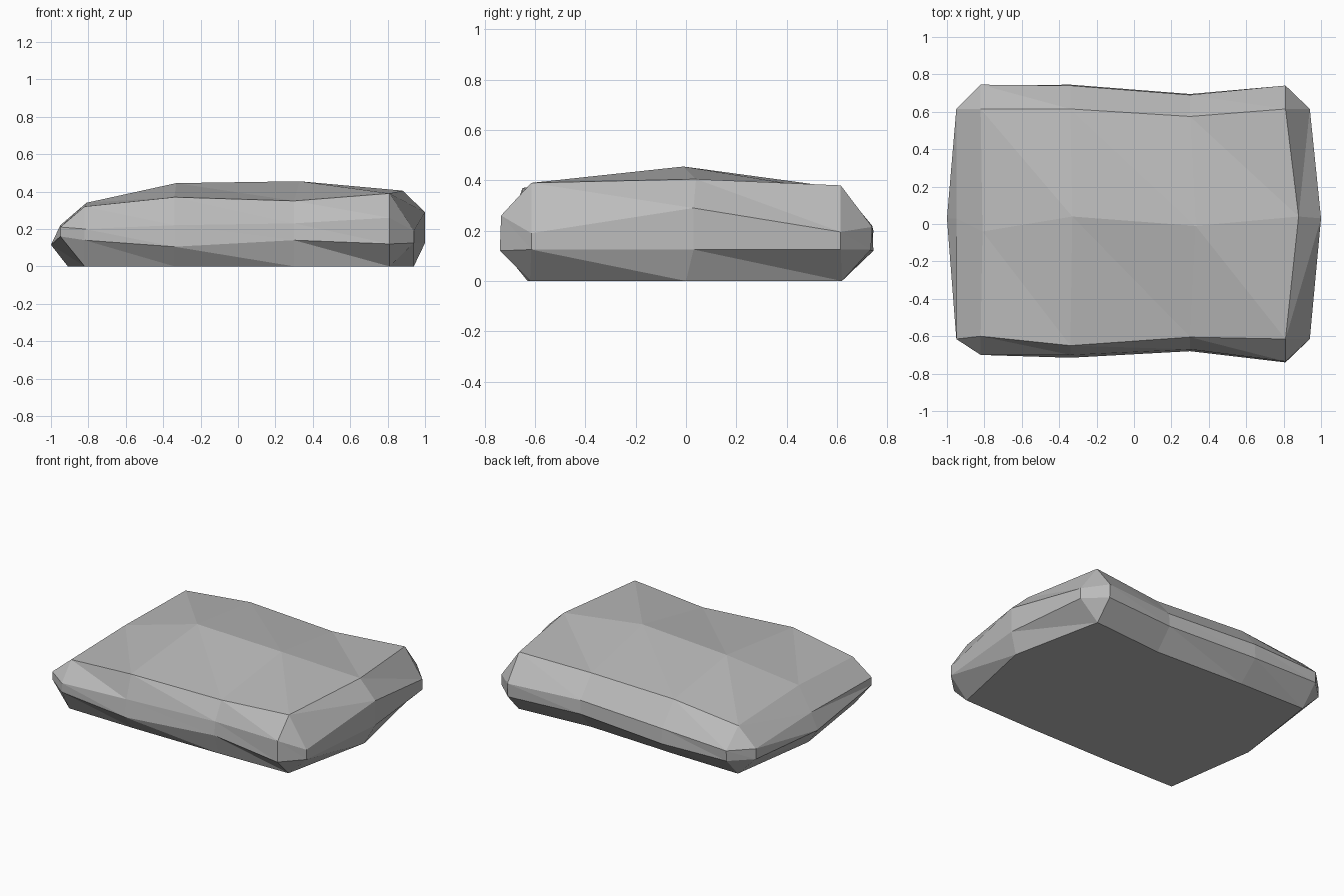
import bpy, bmesh

cube = bpy.data.objects.get("Cube")
if cube:
    bpy.data.objects.remove(cube, do_unlink=True)

# One plain stone colour
stone = bpy.data.materials.new("stone_grey")
stone.use_nodes = True
colour = (0.5, 0.5, 0.5, 1)
stone.diffuse_color = colour
stone.node_tree.nodes["Principled BSDF"].inputs["Base Color"].default_value = colour

# Cross sections along the length; side outline runs front, left, back, right
STATIONS = [-.82, -.34, .3, .81]
END = .615


def outline(front, left, back, right):
    """Widest ring: chamfered corners, so each end has three points."""
    points = list(zip(STATIONS, front))
    points += zip(left, (-END, .03, END))
    points += zip(reversed(STATIONS), reversed(back))
    points += zip(right, (END, .03, -END))
    return points


def edge_ring(front, left_mid, back, right_mid):
    """Top or bottom edge: sharp corners, so each end has one middle point."""
    points = list(zip(STATIONS, front)) + [left_mid]
    points += zip(reversed(STATIONS), reversed(back))
    return points + [right_mid]


# Each corner of an edge ring serves two neighbouring points of the outline
SHARED = [0, 1, 2, 3, 3, 4, 5, 5, 6, 7, 8, 8, 9, 0]

bm = bmesh.new()


def add_ring(points, heights):
    return [bm.verts.new((x, y, z)) for (x, y), z in zip(points, heights)]


def add_face(*verts):
    """Triangle, skipped where a corner collapses it."""
    if len(set(verts)) == len(verts):
        bm.faces.new(verts)


def strip(upper, lower):
    """Band of triangles with every diagonal running the same way."""
    for i in range(len(upper)):
        j = (i + 1) % len(upper)
        add_face(upper[i], lower[i], lower[j])
        add_face(upper[i], lower[j], upper[j])


rim = add_ring(
    edge_ring([-.6, -.65, -.605, -.615], (.88, .04),
              [.615, .615, .575, .615], (-.81, -.04)),
    [.32, .37, .35, .39, .405, .38, .36, .37, .32, .34])
shoulder = add_ring(
    outline([-.7, -.7, -.67, -.735], [.94, 1, .94],
            [.745, .74, .69, .74], [-.95, -.95, -.95]),
    [.2, .22, .23, .26, .19, .29, .195, .215, .22, .22, .2, .2, .22, .21])
skirt = add_ring(
    outline([-.7, -.715, -.68, -.74], [.94, 1, .94],
            [.74, .745, .695, .735], [-.95, -1, -.95]),
    [.14, .105, .14, .12, .125, .125, .125,
     .125, .13, .12, .13, .13, .115, .16])
base = add_ring(
    edge_ring([-.62, -.63, -.63, -.62], (.94, 0),
              [.62, .61, .58, .62], (-.91, 0)),
    [0] * len(rim))

# Sides
strip([rim[i] for i in SHARED], shoulder)
strip(shoulder, skirt)
strip(skirt, [base[i] for i in SHARED])
bm.faces.new(base[::-1])

# Gently domed top around a two-point ridge
ridge = [rim[9], bm.verts.new((-.33, .04, .445)),
         bm.verts.new((.33, -.01, .455)), rim[4]]
front_edge, back_edge = rim[:4], rim[5:9][::-1]
for near, far in ((front_edge, ridge), (ridge, back_edge)):
    for i in range(3):
        add_face(near[i], near[i + 1], far[i])
        add_face(near[i + 1], far[i + 1], far[i])

bmesh.ops.recalc_face_normals(bm, faces=bm.faces)
mesh = bpy.data.meshes.new("flat_rock")
bm.to_mesh(mesh)
bm.free()
mesh.materials.append(stone)
rock = bpy.data.objects.new("flat_rock", mesh)
bpy.context.collection.objects.link(rock)
